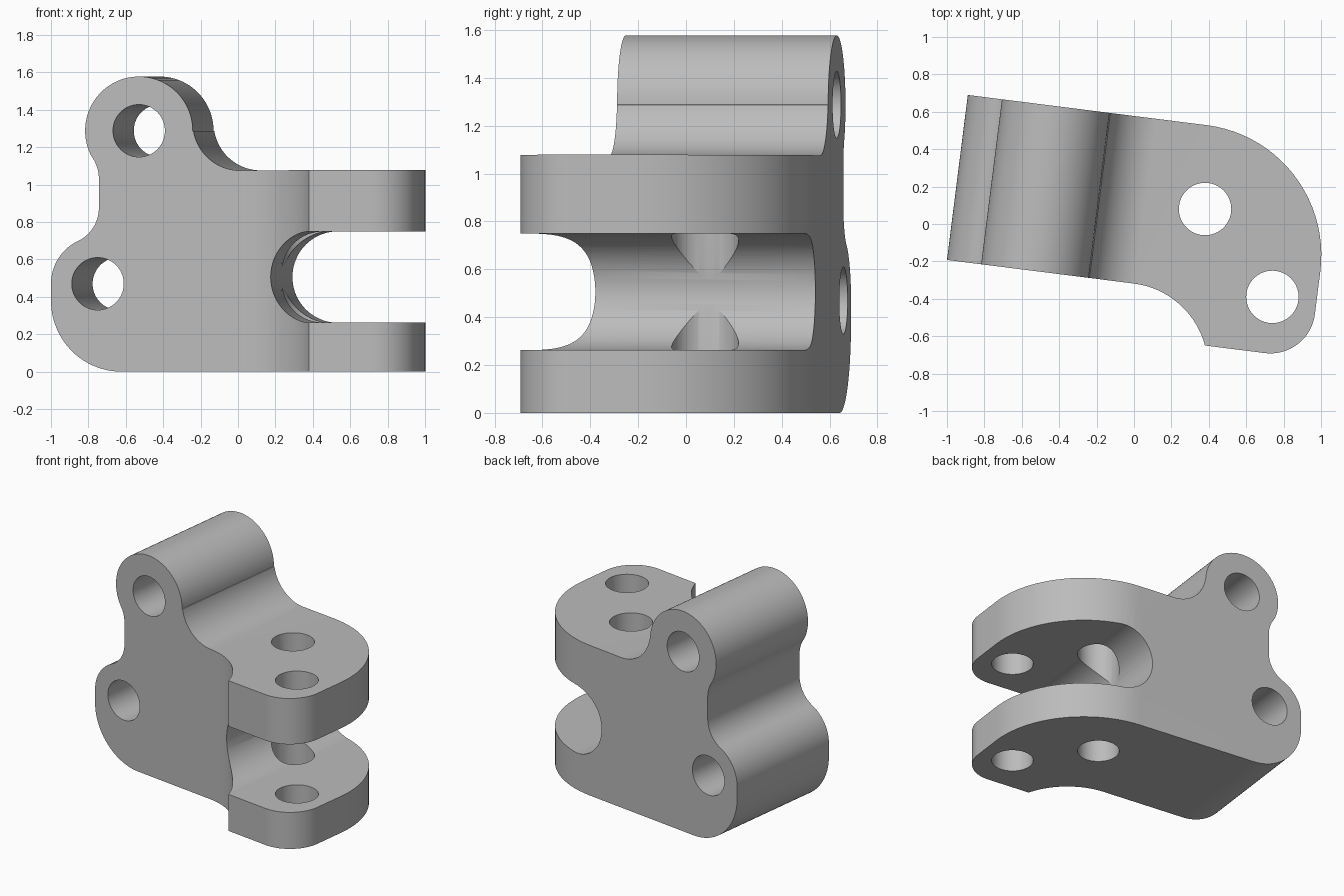
import bpy, bmesh
from math import sin, cos, radians
from mathutils import Matrix

cube = bpy.data.objects.get("Cube")
if cube:
    bpy.data.objects.remove(cube, do_unlink=True)

grey = bpy.data.materials.new("plain grey")
grey.use_nodes = True
grey.diffuse_color = (0.5, 0.5, 0.5, 1)
grey.node_tree.nodes["Principled BSDF"].inputs["Base Color"].default_value = (0.5, 0.5, 0.5, 1)


def arc(cx, cy, r, start, end):
    """Points along an arc, angles in degrees."""
    n = max(4, int(abs(end - start) / 4))
    angles = [radians(start + (end - start) * i / n) for i in range(n + 1)]
    return [(cx + r * cos(a), cy + r * sin(a)) for a in angles]


def circle(cx, cy, r):
    return arc(cx, cy, r, 0, 360)[:-1]


def prism(name, points, low, high, sideways=False):
    """Extrude an outline along z, or along y when sideways."""
    bm = bmesh.new()
    place = (lambda a, b: (a, low, b)) if sideways else (lambda a, b: (a, b, low))
    face = bm.faces.new([bm.verts.new(place(a, b)) for a, b in points])
    ext = bmesh.ops.extrude_face_region(bm, geom=[face])
    step = high - low
    bmesh.ops.translate(bm, vec=(0, step, 0) if sideways else (0, 0, step),
                        verts=[g for g in ext["geom"] if isinstance(g, bmesh.types.BMVert)])
    bmesh.ops.recalc_face_normals(bm, faces=bm.faces)
    mesh = bpy.data.meshes.new(name)
    bm.to_mesh(mesh)
    bm.free()
    mesh.materials.append(grey)
    obj = bpy.data.objects.new(name, mesh)
    bpy.context.collection.objects.link(obj)
    return obj


def combine(target, tool, operation):
    tool.hide_render = True
    mod = target.modifiers.new("cut", "BOOLEAN")
    mod.operation = operation
    mod.solver = "EXACT"
    mod.object = tool
    bpy.ops.object.select_all(action="DESELECT")
    bpy.context.view_layer.objects.active = target
    target.select_set(True)
    bpy.ops.object.modifier_apply(modifier=mod.name)
    bpy.data.objects.remove(tool, do_unlink=True)


# Side profile: two lobes on the left, flat clevis arm on the right
side = [(1.3, 0)]
side += arc(-0.588, 0.38, 0.38, 270, 180)
side += arc(-0.716, 0.47, 0.252, 180, 115)
side += arc(-0.905, 0.875, 0.195, -65, 0)[1:]
side += arc(-0.91, 1.032, 0.2, 0, 31)
side += arc(-0.494, 1.288, 0.29, 211, 0)[1:]
side += arc(0.05, 1.33, 0.254, 190, 270)
side += [(1.3, 1.08)]
bracket = prism("clevis_bracket", side, -0.8, 0.8, sideways=True)

# Plan outline: straight block that sweeps forward into a rounded tongue
plan = [(-1.2, 0.573), (-1.2, -0.316)]
plan += arc(0.04, -0.767, 0.451, 90, 22)
plan += [(0.458, -0.597)]
plan += arc(0.78, -0.357, 0.24, 270, 360)
plan += arc(0.32, -0.127, 0.7, 0, 90)
combine(bracket, prism("plan_outline", plan, -0.2, 1.8), "INTERSECT")

# Round-ended slot between the two flanges
slot = [(1.4, 0.75)] + arc(0.465, 0.506, 0.244, 90, 270) + [(1.4, 0.262)]
combine(bracket, prism("slot_cutter", slot, -1, 1, sideways=True), "DIFFERENCE")

# Pin holes: across the lobes, then down through the flanges
for x, z in ((-0.494, 1.288), (-0.716, 0.47)):
    combine(bracket, prism("lobe_hole_cutter", circle(x, z, 0.14), -1, 1, sideways=True), "DIFFERENCE")
for x, y in ((0.367, 0.127), (0.783, -0.294)):
    combine(bracket, prism("flange_hole_cutter", circle(x, y, 0.14), -0.2, 1.3), "DIFFERENCE")

# Turn the whole part slightly and smooth the curved walls
bracket.data.transform(Matrix.Rotation(radians(-7.2), 4, "Z"))
bpy.ops.object.select_all(action="DESELECT")
bpy.context.view_layer.objects.active = bracket
bracket.select_set(True)
bpy.ops.object.shade_smooth_by_angle(angle=radians(25))
